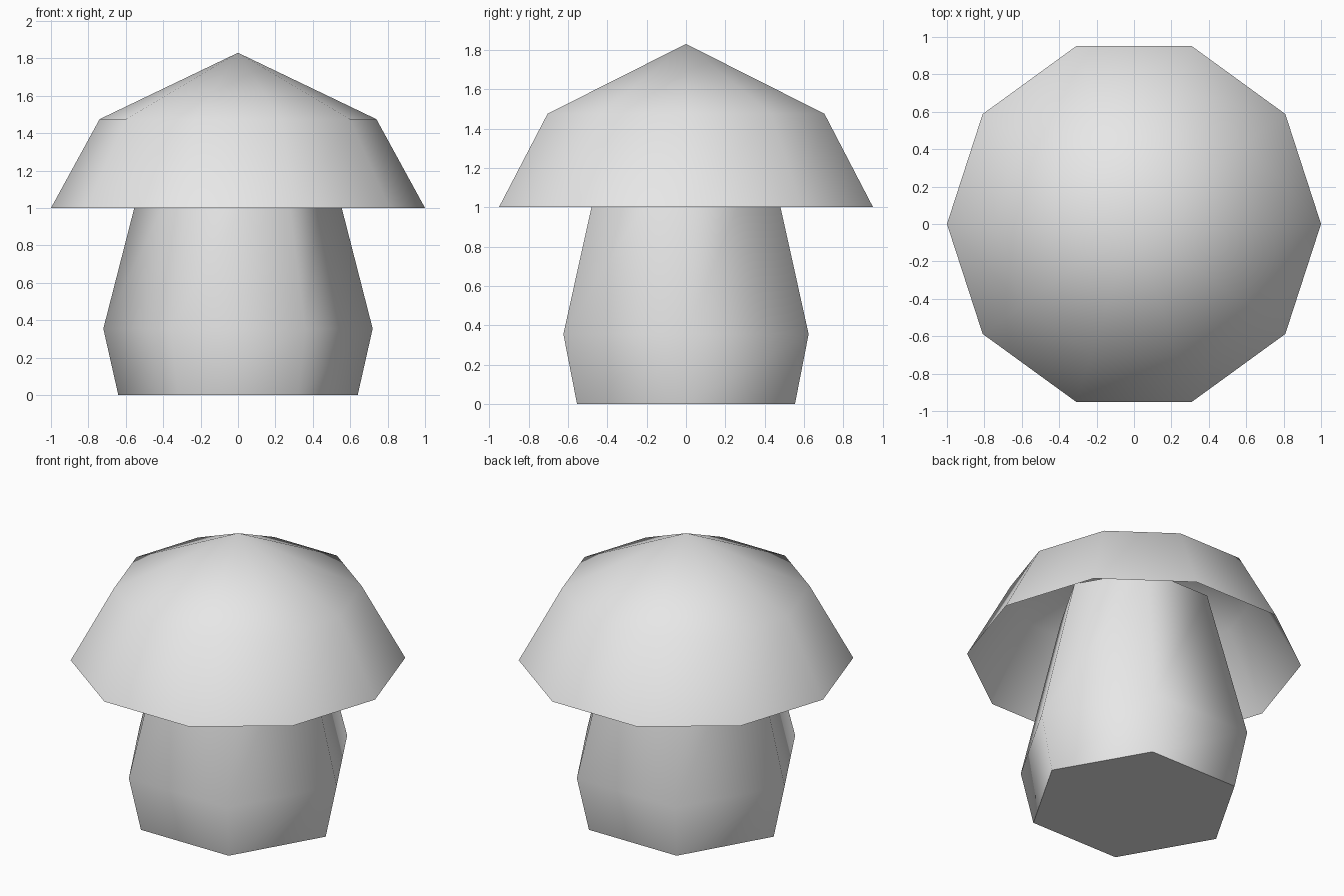
import bpy, bmesh
from math import cos, sin, tau, radians

cube = bpy.data.objects.get("Cube")
if cube:
    bpy.data.objects.remove(cube, do_unlink=True)

grey = bpy.data.materials.new("plain_grey")
grey.use_nodes = True
colour = (0.8, 0.8, 0.8, 1.0)
grey.diffuse_color = colour
grey.node_tree.nodes["Principled BSDF"].inputs["Base Color"].default_value = colour


def lathe(name, sides, profile, close_ends):
    """Skin rings of (radius, height), from bottom to top; radius 0 makes a tip."""
    bm = bmesh.new()
    rings = []
    for r, z in profile:
        count = sides if r > 0 else 1
        rings.append([bm.verts.new((r * cos(tau * i / sides), r * sin(tau * i / sides), z))
                      for i in range(count)])
    for low, high in zip(rings, rings[1:]):
        for i in range(sides):
            j = (i + 1) % sides
            if len(high) == 1:
                bm.faces.new((low[i], low[j], high[0]))
            else:
                bm.faces.new((low[i], low[j], high[j], high[i]))
    if close_ends:
        bm.faces.new(rings[0][::-1])
        bm.faces.new(rings[-1])
    mesh = bpy.data.meshes.new(name)
    bm.to_mesh(mesh)
    bm.free()
    mesh.materials.append(grey)
    obj = bpy.data.objects.new(name, mesh)
    bpy.context.collection.objects.link(obj)
    # Smooth walls, sharp rims
    bpy.ops.object.select_all(action='DESELECT')
    obj.select_set(True)
    bpy.context.view_layer.objects.active = obj
    bpy.ops.object.shade_smooth_by_angle(angle=radians(65))
    return obj


# Bulging six-sided stem, reaching up inside the cap
lathe("stem", 6, [(0.64, 0), (0.72, 0.355), (0.465, 1.35)], True)

# Hollow ten-sided cap, open underneath
lathe("cap", 10, [(1.0, 1.0), (0.74, 1.475), (0, 1.83)], False)
